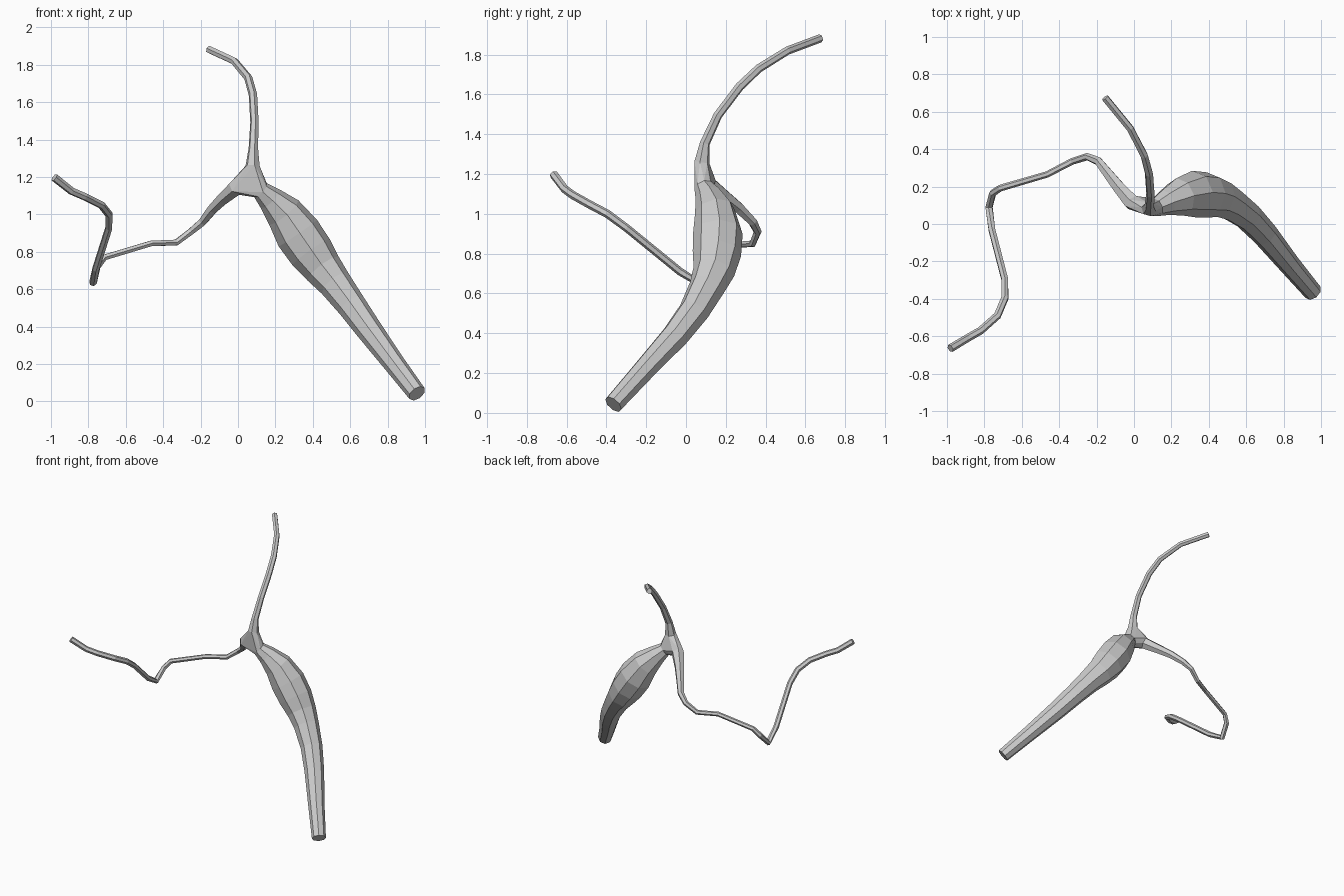
import bpy, bmesh, math
from mathutils import Vector

cube = bpy.data.objects.get("Cube")
if cube:
    bpy.data.objects.remove(cube, do_unlink=True)

grey = bpy.data.materials.new("plain grey")
grey.use_nodes = True
colour = (0.6, 0.6, 0.6, 1)
grey.diffuse_color = colour
grey.node_tree.nodes["Principled BSDF"].inputs["Base Color"].default_value = colour


def finish(bm, name):
    bmesh.ops.recalc_face_normals(bm, faces=bm.faces)
    mesh = bpy.data.meshes.new(name)
    bm.to_mesh(mesh)
    bm.free()
    mesh.materials.append(grey)
    obj = bpy.data.objects.new(name, mesh)
    bpy.context.collection.objects.link(obj)
    return obj


def tube(name, path, sides):
    """Sweep a faceted ring along (x, y, z, radius) points; return the first ring."""
    pts = [Vector(p[:3]) for p in path]
    bm = bmesh.new()
    rings = []
    side = None
    for i, p in enumerate(pts):
        ahead = (pts[min(i + 1, len(pts) - 1)] - p).normalized()
        behind = (p - pts[max(i - 1, 0)]).normalized()
        t = (ahead + behind).normalized()
        if side is None:
            side = t.orthogonal()
        side = (side - t * side.dot(t)).normalized()
        up = t.cross(side)
        angles = [math.tau * k / sides for k in range(sides)]
        rings.append([bm.verts.new(p + path[i][3] * (side * math.cos(a) + up * math.sin(a)))
                      for a in angles])
    for a, b in zip(rings, rings[1:]):
        for k in range(sides):
            n = (k + 1) % sides
            bm.faces.new((a[k], a[n], b[n], b[k]))
    bm.faces.new(rings[0])
    bm.faces.new(rings[-1])
    first = [v.co.copy() for v in rings[0]]
    finish(bm, name)
    return first


# Swollen lower limb
lower = tube("lower_limb", [
    (0.12, 0.09, 1.13, 0.05), (0.17, 0.115, 1.085, 0.07), (0.245, 0.145, 1.01, 0.102),
    (0.32, 0.16, 0.90, 0.125), (0.39, 0.155, 0.80, 0.122), (0.455, 0.14, 0.71, 0.105),
    (0.52, 0.105, 0.63, 0.09), (0.61, 0.04, 0.51, 0.078), (0.70, -0.055, 0.385, 0.07),
    (0.83, -0.215, 0.21, 0.058), (0.957, -0.365, 0.043, 0.05)], 8)

# Thin limb curving up and back
upper = tube("upper_limb", [
    (0.078, 0.08, 1.26, 0.039), (0.082, 0.095, 1.355, 0.026), (0.088, 0.16, 1.495, 0.023),
    (0.08, 0.27, 1.64, 0.023), (0.055, 0.365, 1.73, 0.022), (-0.02, 0.51, 1.82, 0.021),
    (-0.155, 0.675, 1.882, 0.021)], 6)

# Thin wandering limb on the right
wander = tube("wandering_limb", [
    (-0.01, 0.115, 1.145, 0.046), (-0.08, 0.195, 1.085, 0.036), (-0.135, 0.265, 1.03, 0.03),
    (-0.19, 0.335, 0.96, 0.024), (-0.25, 0.36, 0.91, 0.02), (-0.33, 0.335, 0.85, 0.018),
    (-0.465, 0.265, 0.845, 0.017), (-0.715, 0.192, 0.77, 0.018), (-0.755, 0.165, 0.72, 0.02),
    (-0.775, 0.09, 0.637, 0.021), (-0.76, -0.03, 0.71, 0.02), (-0.69, -0.30, 0.93, 0.02),
    (-0.69, -0.395, 1.0, 0.021), (-0.73, -0.49, 1.05, 0.021), (-0.82, -0.57, 1.095, 0.021),
    (-0.89, -0.61, 1.125, 0.021), (-0.982, -0.665, 1.198, 0.022)], 6)

# Joint filling the space between the three limbs
bm = bmesh.new()
for co in lower + upper + wander:
    bm.verts.new(co)
hull = bmesh.ops.convex_hull(bm, input=bm.verts)
loose = [v for v in bm.verts if not v.link_faces]
bmesh.ops.delete(bm, geom=loose, context='VERTS')
finish(bm, "joint")
